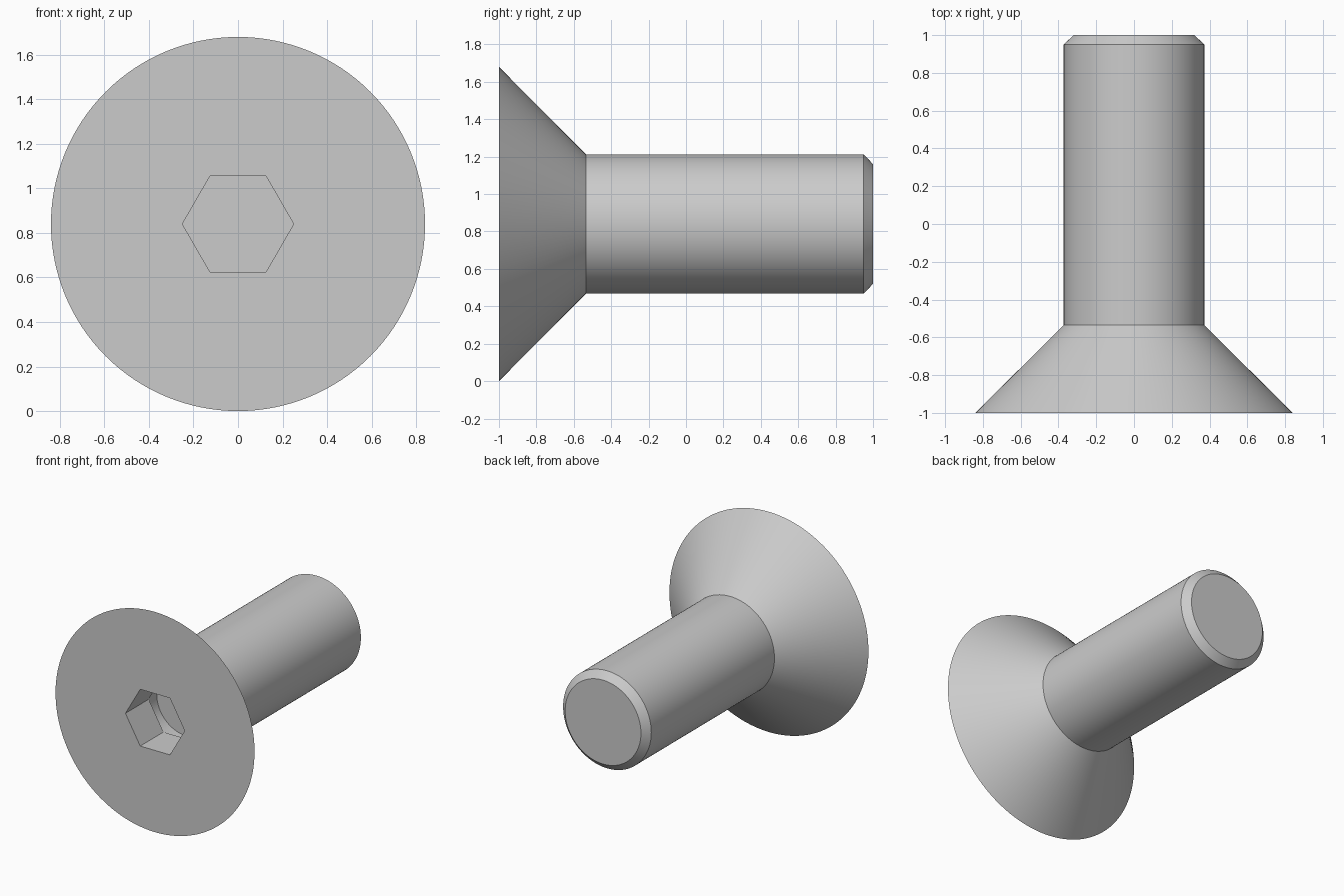
import bpy
import bmesh
import math
from mathutils import Matrix

cube = bpy.data.objects.get("Cube")
if cube:
    bpy.data.objects.remove(cube, do_unlink=True)

CENTRE_Z = 0.84
SEGMENTS = 128

steel = bpy.data.materials.new("plain_grey_steel")
steel.use_nodes = True
GREY = (0.6, 0.6, 0.6, 1.0)
steel.diffuse_color = GREY
steel.node_tree.nodes["Principled BSDF"].inputs["Base Color"].default_value = GREY


def lathe(name, profile, sides):
    """Closed solid of (radius, y) rings around the long axis."""
    bm = bmesh.new()
    rings = []
    for r, y in profile:
        ring = []
        for i in range(sides):
            a = 2 * math.pi * i / sides
            ring.append(bm.verts.new((r * math.cos(a), y, CENTRE_Z + r * math.sin(a))))
        rings.append(ring)
    for lower, upper in zip(rings, rings[1:]):
        for i in range(sides):
            j = (i + 1) % sides
            bm.faces.new((lower[i], lower[j], upper[j], upper[i]))
    bm.faces.new(rings[0])
    bm.faces.new(rings[-1])
    bmesh.ops.recalc_face_normals(bm, faces=bm.faces)
    mesh = bpy.data.meshes.new(name)
    bm.to_mesh(mesh)
    bm.free()
    mesh.materials.append(steel)
    obj = bpy.data.objects.new(name, mesh)
    bpy.context.collection.objects.link(obj)
    return obj


# Countersunk head, straight shank and chamfered tip
screw = lathe("countersunk_screw", [
    (0.84, -1.0), (0.372, -0.535), (0.372, 0.95), (0.32, 1.0)], SEGMENTS)

# Hexagonal socket with a round relief at its bottom
cutters = [
    lathe("hex_socket_cutter", [(0.25, -1.2), (0.25, -0.67)], 6),
    lathe("socket_relief_cutter", [(0.252, -0.72), (0.252, -0.62)], 60),
]
bpy.context.view_layer.objects.active = screw
screw.select_set(True)
for cutter in cutters:
    cutter.hide_render = True
    cut = screw.modifiers.new("socket", "BOOLEAN")
    cut.operation = "DIFFERENCE"
    cut.solver = "EXACT"
    cut.object = cutter
    bpy.ops.object.modifier_apply(modifier=cut.name)
for cutter in cutters:
    bpy.data.objects.remove(cutter, do_unlink=True)

bpy.ops.object.shade_smooth_by_angle(angle=math.radians(30))
